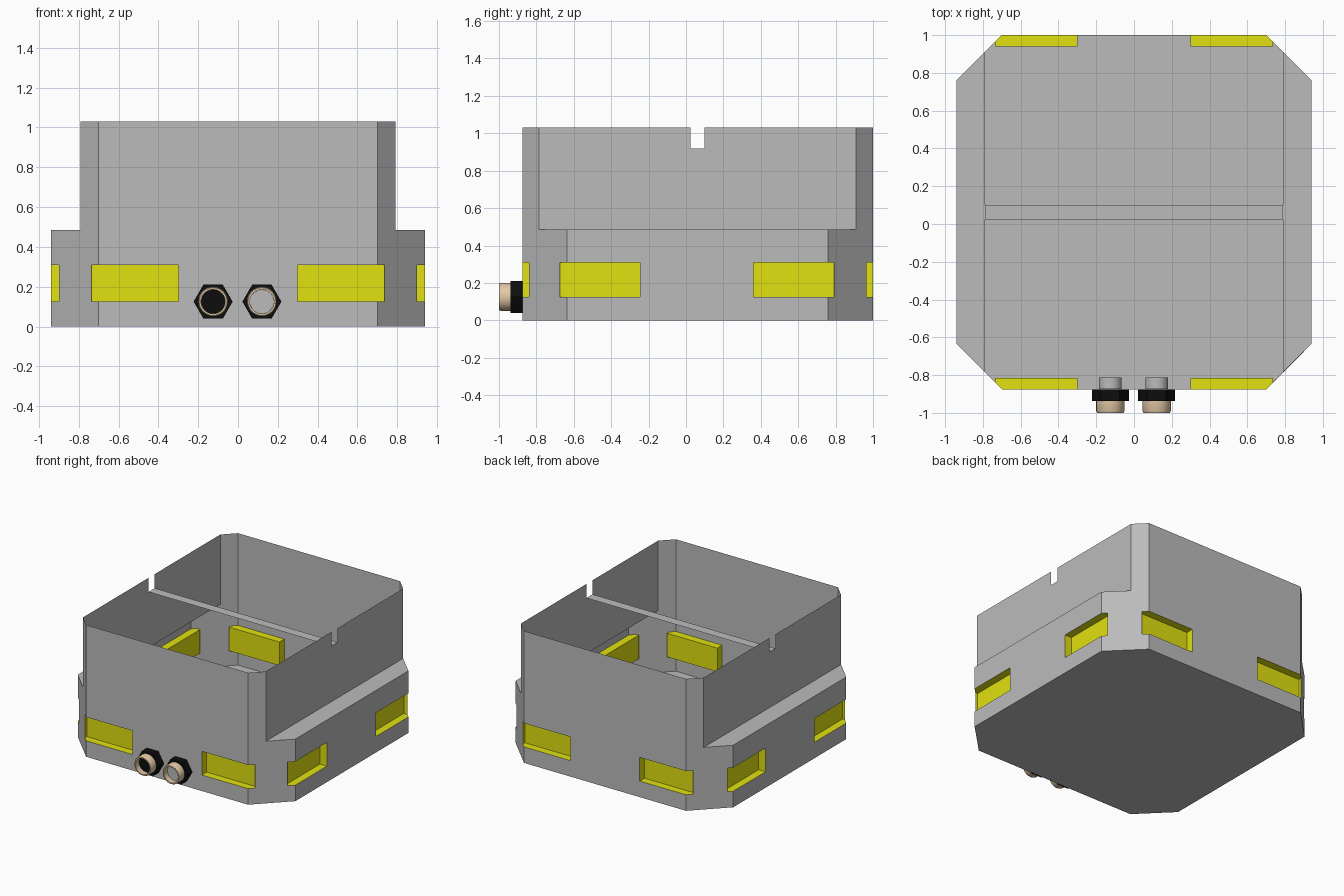
import bpy, bmesh, math
from mathutils import Matrix

if "Cube" in bpy.data.objects:
    bpy.data.objects.remove(bpy.data.objects["Cube"], do_unlink=True)


def material(name, r, g, b):
    m = bpy.data.materials.new(name)
    m.use_nodes = True
    m.diffuse_color = (r, g, b, 1)
    m.node_tree.nodes["Principled BSDF"].inputs["Base Color"].default_value = (r, g, b, 1)
    return m


GREY = material("shell grey", 0.5, 0.5, 0.5)
YELLOW = material("pocket yellow", 0.75, 0.75, 0.005)
BLACK = material("nut black", 0.004, 0.004, 0.004)
BEIGE = material("tube beige", 0.76, 0.57, 0.37)


def make_object(name, bm, mats):
    bmesh.ops.recalc_face_normals(bm, faces=bm.faces)
    mesh = bpy.data.meshes.new(name)
    bm.to_mesh(mesh)
    bm.free()
    for m in mats:
        mesh.materials.append(m)
    ob = bpy.data.objects.new(name, mesh)
    bpy.context.collection.objects.link(ob)
    return ob


def boxes(name, ranges, index=0):
    """One mesh of separate boxes, each given as x, y and z ranges."""
    bm = bmesh.new()
    for rng in ranges:
        size = [b - a for a, b in rng]
        mid = [(a + b) / 2 for a, b in rng]
        bmesh.ops.create_cube(bm, size=1, matrix=Matrix.Translation(mid) @ Matrix.Diagonal((*size, 1)))
    for f in bm.faces:
        f.material_index = index
    ob = make_object(name, bm, (GREY, YELLOW))
    ob.hide_render = True
    return ob


# Body: chamfered block, full height
HALF, FRONT, BACK, CH = 0.94, -0.875, 1.0, 0.24
HEIGHT, STEP_Z, STEP_X, SLOT_Z = 1.03, 0.485, 0.79, 0.92
right = [(HALF - CH, FRONT), (HALF, FRONT + CH), (HALF, BACK - CH), (HALF - CH, BACK)]
outline = right + [(-x, y) for x, y in reversed(right)]
bm = bmesh.new()
base = bm.faces.new([bm.verts.new((x, y, 0)) for x, y in outline])
ext = bmesh.ops.extrude_face_region(bm, geom=[base], use_keep_orig=True)
bmesh.ops.translate(bm, vec=(0, 0, HEIGHT), verts=[v for v in ext["geom"] if isinstance(v, bmesh.types.BMVert)])
body = make_object("body_shell", bm, (GREY, YELLOW))

# Cutters: side ledges, crossing slot, wall pockets
z_pocket, depth = (0.125, 0.31), 0.06
pockets = []
for s in (-1, 1):
    span = tuple(sorted((s * 0.30, s * 0.735)))
    pockets.append((span, (FRONT - 0.1, FRONT + depth), z_pocket))
    pockets.append((span, (BACK - depth, BACK + 0.1), z_pocket))
    wall = tuple(sorted((s * (HALF - depth), s * (HALF + 0.1))))
    for y_span in ((-0.675, -0.245), (0.36, 0.79)):
        pockets.append((wall, y_span, z_pocket))
ledges = [(tuple(sorted((s * STEP_X, s * 1.2))), (-1.2, 1.2), (STEP_Z, 1.3)) for s in (-1, 1)]
cutters = [
    boxes("ledge_cutter", ledges),
    boxes("slot_cutter", [((-1.1, 1.1), (0.025, 0.1), (SLOT_Z, 1.2))]),
    boxes("pocket_cutter", pockets, 1),
]
for c in cutters:
    mod = body.modifiers.new(c.name, "BOOLEAN")
    mod.operation, mod.solver, mod.object = "DIFFERENCE", "EXACT", c
    mod.material_mode = "INDEX"
bpy.context.view_layer.update()
cut = bpy.data.meshes.new_from_object(body.evaluated_get(bpy.context.evaluated_depsgraph_get()))
body.modifiers.clear()
body.data = cut
for c in cutters:
    bpy.data.objects.remove(c, do_unlink=True)

# Open the top and leave only the strip across the slot
bm = bmesh.new()
bm.from_mesh(cut)
doomed = []
for f in bm.faces:
    c = f.calc_center_median()
    slot_side = c.z > SLOT_Z and abs(f.normal.y) > 0.9 and abs(c.y) < 0.2
    if c.z > HEIGHT - 0.01 or slot_side:
        doomed.append(f)
bmesh.ops.delete(bm, geom=doomed, context="FACES")
bm.to_mesh(cut)
bm.free()


def lathe(name, mat, x, profile, sides=32):
    """Turn a (radius, y) profile about a connector axis."""
    bm = bmesh.new()
    rings = []
    for r, y in profile:
        angles = [2 * math.pi * i / sides for i in range(sides)]
        rings.append([bm.verts.new((x + r * math.cos(a), y, 0.125 + r * math.sin(a))) for a in angles])
    for a, b in zip(rings, rings[1:]):
        for i in range(sides):
            j = (i + 1) % sides
            bm.faces.new((a[i], a[j], b[j], b[i]))
    bm.faces.new(rings[0])
    bm.faces.new(rings[-1])
    ob = make_object(name, bm, (mat,))
    if sides > 6:
        bpy.ops.object.select_all(action="DESELECT")
        ob.select_set(True)
        bpy.context.view_layer.objects.active = ob
        bpy.ops.object.shade_smooth_by_angle(angle=math.radians(35))
    return ob


# Two connectors on the front wall
for side, x, core in (("right", -0.125, BLACK), ("left", 0.12, GREY)):
    lathe(f"{side}_connector_nut", BLACK, x, [(0.098, FRONT), (0.098, -0.937)], 6)
    lathe(f"{side}_connector_tube", BEIGE, x,
          [(0.075, -0.93), (0.075, -0.99), (0.07, -1.0), (0.061, -1.0), (0.061, -0.945)])
    lathe(f"{side}_connector_core", core, x, [(0.0605, -0.94), (0.0605, -0.955)])
    lathe(f"{side}_connector_tail", GREY, x, [(0.06, FRONT + 0.001), (0.06, -0.812)])
